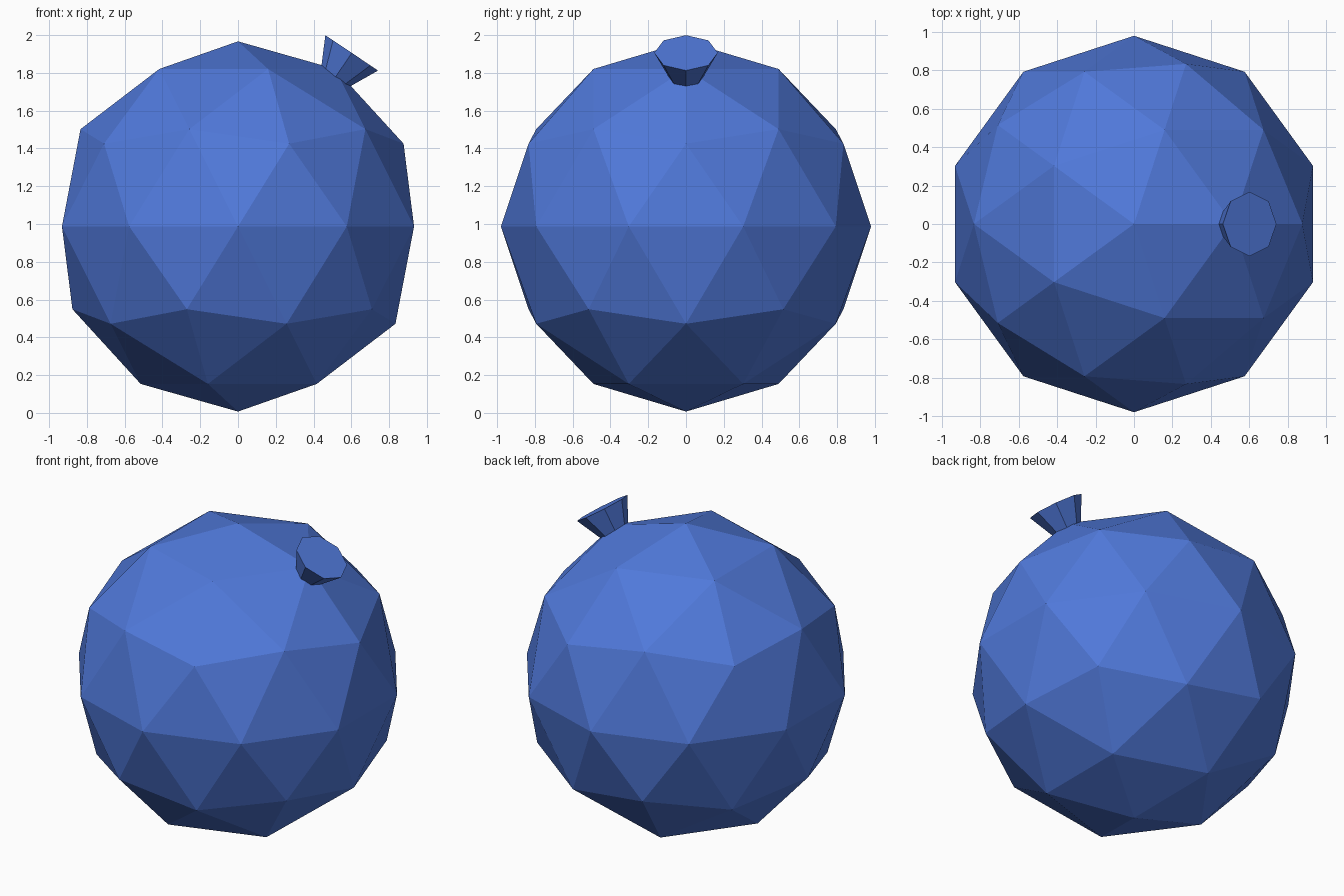
import bpy
from math import radians
from mathutils import Vector, Euler

if "Cube" in bpy.data.objects:
    bpy.data.objects.remove(bpy.data.objects["Cube"])

blue = bpy.data.materials.new("blue")
blue.diffuse_color = (0.08, 0.19, 0.70, 1)
blue.use_nodes = True
blue.node_tree.nodes["Principled BSDF"].inputs["Base Color"].default_value = blue.diffuse_color

# Faceted round body
bpy.ops.mesh.primitive_ico_sphere_add(subdivisions=2, radius=0.98, location=(0, 0, 0.987))
body = bpy.context.object
body.name = "body"

# Flared eight-sided neck, tilted toward +x, its narrow end sunk into the body
tilt = Euler((0, radians(33.8), 0))
axis = Vector((0, 0, 1))
axis.rotate(tilt)
depth = 0.2
rim_centre = Vector((0.602, 0, 1.906))
bpy.ops.mesh.primitive_cone_add(vertices=8, radius1=0.068, radius2=0.168, depth=depth,
                                location=rim_centre - axis * depth / 2, rotation=tilt)
neck = bpy.context.object
neck.name = "flared_neck"

for part in (body, neck):
    part.data.materials.append(blue)
